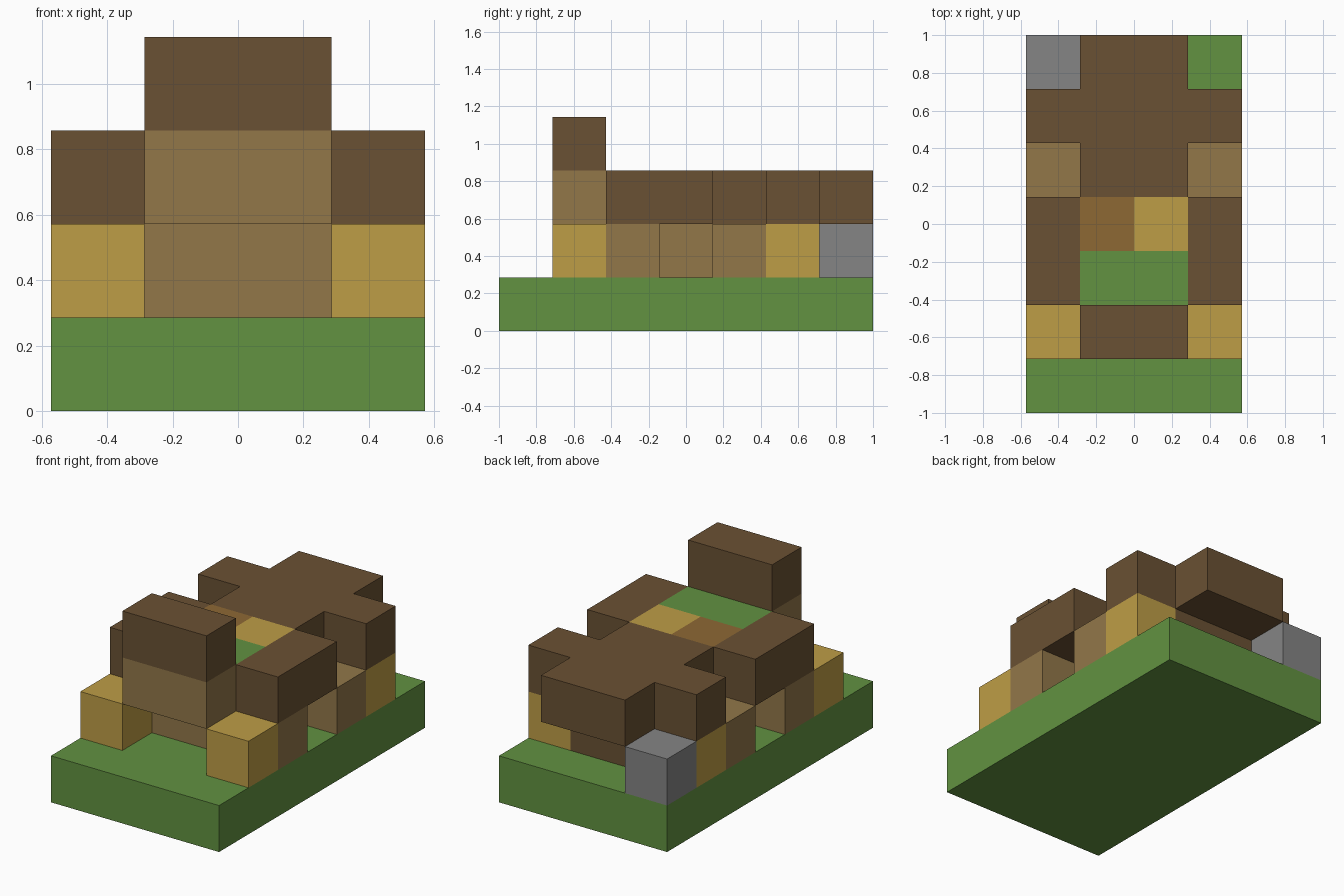
import bpy
import bmesh

UNIT = 2 / 7  # edge of one building block

cube = bpy.data.objects.get("Cube")
if cube:
    bpy.data.objects.remove(cube)


def linear(channel):
    c = channel / 255
    return c / 12.92 if c <= 0.04045 else ((c + 0.055) / 1.055) ** 2.4


def material(name, *rgb):
    mat = bpy.data.materials.new(name)
    mat.use_nodes = True
    color = [linear(c) for c in rgb] + [1]
    mat.diffuse_color = color
    bsdf = mat.node_tree.nodes["Principled BSDF"]
    bsdf.inputs["Base Color"].default_value = color
    return mat


green = material("grass green", 98, 146, 65)
dark = material("dark wood brown", 106, 81, 51)
tan = material("plank tan", 146, 119, 73)
gold = material("golden yellow", 190, 157, 70)
rust = material("orange brown", 141, 104, 52)
grey = material("stone grey", 133, 133, 133)


def block(name, mat, x, row, level, size=(1, 1, 1)):
    """Box on the block grid: x from the middle, row from the front, level from the floor."""
    start = (x, row - 3.5, level)
    bm = bmesh.new()
    bmesh.ops.create_cube(bm, size=1)
    for v in bm.verts:
        v.co = [(s + (c + 0.5) * d) * UNIT for s, c, d in zip(start, v.co, size)]
    mesh = bpy.data.meshes.new(name)
    bm.to_mesh(mesh)
    bm.free()
    mesh.materials.append(mat)
    obj = bpy.data.objects.new(name, mesh)
    bpy.context.collection.objects.link(obj)


def pair(name, mat, row, level, size=(1, 1, 1)):
    """The same block at the right and left edges."""
    block("right_" + name, mat, -2, row, level, size)
    block("left_" + name, mat, 1, row, level, size)


# Ground slab
block("ground", green, -2, 0, 0, (4, 7, 1))

# Lower storey
block("lower_walls", tan, -1, 2, 1, (2, 3, 1))
block("lower_back_wall", dark, -1, 5, 1, (2, 1, 1))
pair("front_post", gold, 1, 1)
pair("front_side_wall", tan, 2, 1)
pair("middle_side_wall", tan, 4, 1)
pair("back_post", gold, 5, 1)
block("stone_block", grey, -2, 6, 1)

# Upper storey with overhanging sides
pair("side_roof", dark, 2, 2, (1, 2, 1))
pair("back_corner_roof", dark, 5, 2)
block("middle_roof", dark, -1, 4, 2, (2, 2, 1))
block("back_overhang", dark, -1, 6, 2, (2, 1, 1))

# Roof inlay, flush with the roof
block("green_inlay", green, -1, 2, 2, (2, 1, 1))
block("rust_inlay", rust, -1, 3, 2)
block("gold_inlay", gold, 0, 3, 2)

# Raised front section hanging over the entrance
block("front_overhang", tan, -1, 1, 2, (2, 1, 1))
block("front_top", dark, -1, 1, 3, (2, 1, 1))
